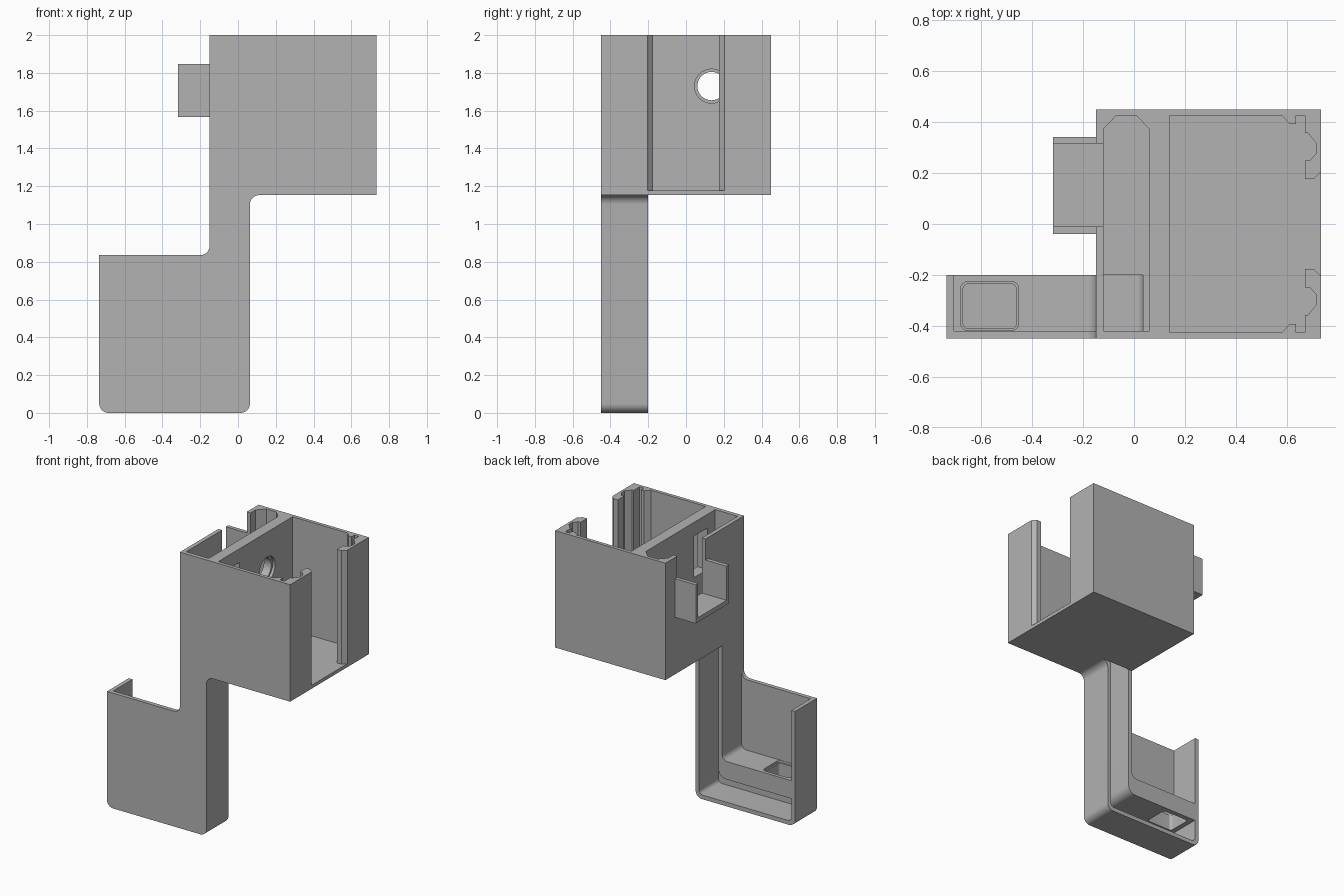
import bpy, bmesh, math
from mathutils import Vector

old = bpy.data.objects.get("Cube")
if old:
    bpy.data.objects.remove(old, do_unlink=True)

grey = bpy.data.materials.new("plain grey")
grey.use_nodes = True
grey.diffuse_color = (0.45, 0.45, 0.45, 1)
grey.node_tree.nodes["Principled BSDF"].inputs["Base Color"].default_value = (0.45, 0.45, 0.45, 1)


def outline(points, steps=8):
    """Polygon from (u, v) or (u, v, radius) corners, rounding the latter."""
    result = []
    for i, p in enumerate(points):
        corner = Vector(p[:2])
        if len(p) == 2:
            result.append(corner)
            continue
        r = p[2]
        a = (Vector(points[i - 1][:2]) - corner).normalized()
        b = (Vector(points[(i + 1) % len(points)][:2]) - corner).normalized()
        centre = corner + (a + b) * r          # right-angled corners
        for k in range(steps + 1):
            t = k / steps * math.pi / 2
            result.append(centre - b * r * math.cos(t) - a * r * math.sin(t))
    return result


def rect(u0, u1, v0, v1, r=None):
    corners = [(u0, v0), (u1, v0), (u1, v1), (u0, v1)]
    return [c + (r,) for c in corners] if r else corners


def circle(u, v, r, n=40):
    return [(u + r * math.cos(2 * math.pi * k / n), v + r * math.sin(2 * math.pi * k / n))
            for k in range(n)]


def prism(name, points, axis, start, end):
    """Extrude an outline along one axis."""
    place = {"x": lambda u, v, w: (w, u, v),
             "y": lambda u, v, w: (u, w, v),
             "z": lambda u, v, w: (u, v, w)}[axis]
    bm = bmesh.new()
    face = bm.faces.new([bm.verts.new(place(p[0], p[1], start)) for p in outline(points)])
    new = bmesh.ops.extrude_face_region(bm, geom=[face])["geom"]
    shift = Vector(place(0, 0, end - start))
    bmesh.ops.translate(bm, vec=shift, verts=[g for g in new if isinstance(g, bmesh.types.BMVert)])
    bmesh.ops.recalc_face_normals(bm, faces=bm.faces)
    mesh = bpy.data.meshes.new(name)
    bm.to_mesh(mesh)
    bm.free()
    mesh.materials.append(grey)
    ob = bpy.data.objects.new(name, mesh)
    bpy.context.collection.objects.link(ob)
    return ob


def carve(ob, *cuts):
    """Subtract prisms from a part, then shade it."""
    bpy.ops.object.select_all(action="DESELECT")
    bpy.context.view_layer.objects.active = ob
    ob.select_set(True)
    for cut in cuts:
        cutter = prism("cutter", *cut)
        cutter.hide_render = True
        mod = ob.modifiers.new("cut", "BOOLEAN")
        mod.operation, mod.solver, mod.object = "DIFFERENCE", "EXACT", cutter
        bpy.ops.object.modifier_apply(modifier=mod.name)
        bpy.data.objects.remove(cutter, do_unlink=True)
    bpy.ops.object.shade_smooth_by_angle(angle=math.radians(25))


LEFT, RIGHT, FRONT, BACK = -0.15, 0.733, -0.45, 0.45
BASE, FLOOR, LEG_BACK = 1.153, 1.178, -0.2

# Large bay with grooved corners and a flared slot in the side wall
half = [(0.14, 0.425), (0.58, 0.425), (0.61, 0.393), (0.635, 0.393), (0.635, 0.425),
        (0.67, 0.425), (0.67, 0.356), (0.682, 0.356), (0.715, 0.317), (0.715, 0.278),
        (0.69, 0.25), (0.67, 0.25), (0.67, 0.176), (0.705, 0.176), (0.8, 0.271)]
large_bay = half + [(x, -y) for x, y in reversed(half)]

# Narrow bay with chamfered back corners
narrow_bay = [(-0.12, -0.42), (0.06, -0.42), (0.06, 0.372), (0.01, 0.425),
              (-0.07, 0.425), (-0.12, 0.372)]

# Upper housing
housing = prism("housing", rect(LEFT, RIGHT, FRONT, BACK), "z", BASE, 2.0)
carve(housing,
      (large_bay, "z", FLOOR, 2.2),
      (narrow_bay, "z", FLOOR, 2.2),
      (rect(-0.12, 0.035, -0.42, LEG_BACK), "z", 1.0, 1.3),    # cable shaft
      (rect(-0.01, 0.315, 1.6, 2.2), "x", -0.3, -0.05),        # side notch
      (circle(0.135, 1.73, 0.075), "x", 0.0, 0.2),             # divider bore
      (circle(0.135, 1.73, 0.09), "x", 0.12, 0.2),
      (rect(-0.33, -0.18, 1.6, 1.9), "x", 0.0, 0.2))           # divider window

# U-shaped side bracket
bracket = prism("side_bracket", rect(-0.04, 0.342, 1.567, 1.847), "x", -0.318, LEFT)
carve(bracket, (rect(-0.01, 0.315, 1.6, 2.0), "x", -0.5, 0.0))

# Leg and lower tray, hollow from the back
leg_shape = [(-0.735, 0, 0.05), (0.063, 0, 0.05), (0.063, BASE, 0.05), (0.118, BASE),
             (0.118, BASE + 0.002), (LEFT, BASE + 0.002), (LEFT, 0.835, 0.05), (-0.735, 0.835)]
channel = [(-0.705, 0.03, 0.03), (0.035, 0.03, 0.03), (0.035, 1.3), (-0.12, 1.3),
           (-0.12, 0.195, 0.06), (-0.705, 0.195)]
pocket = [(-0.705, 0.325), (LEFT, 0.325, 0.04), (LEFT, 1.0), (-0.705, 1.0)]
leg = prism("leg_and_tray", leg_shape, "y", FRONT, LEG_BACK)
carve(leg,
      (channel, "y", -0.42, 0.0),
      (pocket, "y", -0.42, 0.0),
      (rect(-0.67, -0.462, -0.41, -0.235, 0.02), "z", 0.1, 0.5),     # shelf opening
      (rect(-0.68, -0.452, -0.418, -0.225, 0.03), "z", 0.31, 0.5))
